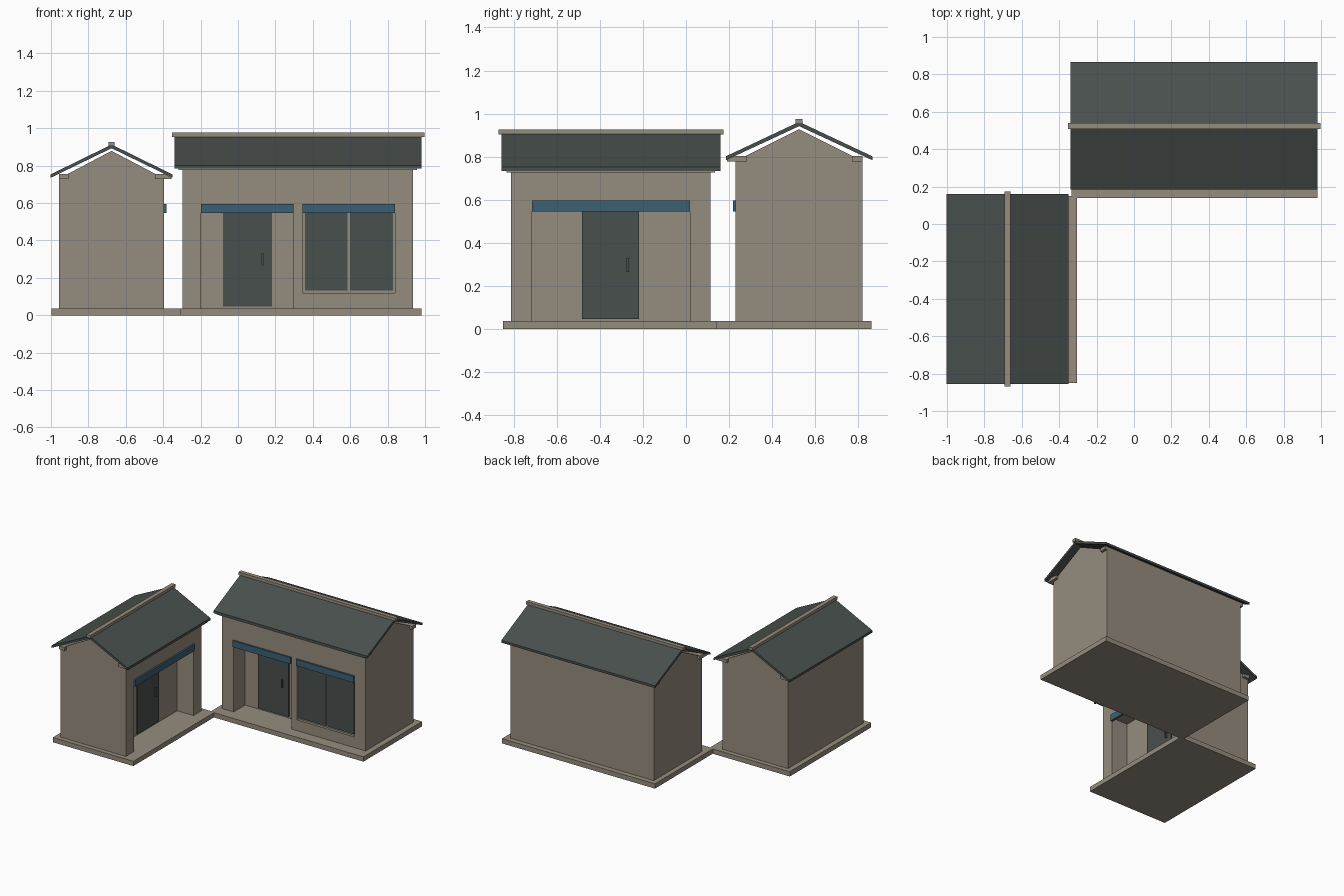
import bpy, bmesh
from mathutils import Matrix, Vector

if "Cube" in bpy.data.objects:
    bpy.data.objects.remove(bpy.data.objects["Cube"])


def material(name, rgb):
    m = bpy.data.materials.new(name)
    m.diffuse_color = (*rgb, 1)
    m.use_nodes = True
    m.node_tree.nodes["Principled BSDF"].inputs["Base Color"].default_value = m.diffuse_color
    return m


TAN = material("tan_plaster", (0.30, 0.262, 0.205))
ROOF = material("dark_slate", (0.066, 0.080, 0.073))
BLUE = material("blue_awning", (0.045, 0.115, 0.175))


def prism(name, profile, u0, u1, mat, M):
    """Extrude a (depth, height) profile along the width of the house."""
    bm = bmesh.new()
    face = bm.faces.new([bm.verts.new((u0, v, z)) for v, z in profile])
    res = bmesh.ops.extrude_face_region(bm, geom=[face])
    moved = [g for g in res["geom"] if isinstance(g, bmesh.types.BMVert)]
    bmesh.ops.translate(bm, verts=moved, vec=Vector((u1 - u0, 0, 0)))
    bmesh.ops.recalc_face_normals(bm, faces=bm.faces)
    bm.transform(M)
    me = bpy.data.meshes.new(name)
    bm.to_mesh(me)
    bm.free()
    me.materials.append(mat)
    ob = bpy.data.objects.new(name, me)
    bpy.context.collection.objects.link(ob)
    return ob


def box(name, u, v, z, mat, M):
    return prism(name, [(v[0], z[0]), (v[1], z[0]), (v[1], z[1]), (v[0], z[1])],
                 u[0], u[1], mat, M)


def cut(ob, cutter):
    mod = ob.modifiers.new("cut", 'BOOLEAN')
    mod.operation = 'DIFFERENCE'
    mod.solver = 'EXACT'
    mod.object = cutter
    bpy.context.view_layer.objects.active = ob
    bpy.ops.object.modifier_apply(modifier=mod.name)
    bpy.data.objects.remove(cutter)


def house(p, M, wall, depth, porch, door, handle, dz, window=None):
    """Local frame: u along the front, v from the front wall backwards."""
    u0, u1 = wall
    c = depth / 2
    top = 0.78 + dz
    base = 0.037
    # base slab
    box(p + "_base", (u0 - 0.038, u1 + 0.044) if window else (u0 - 0.036, u1 + 0.036),
        (-0.09, depth + 0.04), (0, base), TAN, M)
    # walls with recessed porch
    body = box(p + "_walls", wall, (0, depth), (0.02, top), TAN, M)
    cut(body, box("porch_cutter", porch, (-0.1, 0.14), (0, 0.575), TAN, M))
    # door and handle
    box(p + "_door", door, (0.132, 0.145), (0.048, 0.565), ROOF, M)
    box(p + "_door_handle", (handle - 0.005, handle + 0.005), (0.118, 0.133),
        (0.265, 0.33), ROOF, M)
    openings = [("porch", porch)]
    # window with two panes
    if window:
        a, b = window
        m = (a + b) / 2
        cut(body, box("window_cutter", window, (-0.1, 0.02), (0.12, 0.575), TAN, M))
        for side, u in (("left", (a + 0.014, m - 0.007)), ("right", (m + 0.007, b - 0.012))):
            box(p + "_window_pane_" + side, u, (0.012, 0.021), (0.133, 0.56), ROOF, M)
        openings.append(("window", window))
    # blue awnings
    for n, u in openings:
        box(p + "_" + n + "_awning", u, (-0.013, 0.003), (0.546, 0.596), BLUE, M)
    # gable prism
    prism(p + "_gable", [(0, top), (c, 0.928 + dz), (depth, top)], u0, u1, TAN, M)
    # eave beams
    lo, hi = 0.777 + dz, 0.803 + dz
    prism(p + "_front_eave_beam",
          [(-0.04, lo), (0.05, lo), (0.05, hi), (-0.005, hi), (-0.04, lo + 0.009)],
          u0 - 0.02, u1 + 0.02, TAN, M)
    box(p + "_back_eave_beam", (u0 - 0.02, u1 + 0.02), (depth - 0.05, depth), (lo, hi), TAN, M)
    # pitched roof slab and ridge cap
    f, b = -0.045, depth + 0.045
    prism(p + "_roof",
          [(f, 0.802 + dz), (c, 0.962 + dz), (b, 0.802 + dz),
           (b, 0.784 + dz), (c, 0.942 + dz), (f, 0.784 + dz)],
          u0 - 0.043, u1 + 0.046, ROOF, M)
    box(p + "_ridge_cap", (u0 - 0.056, u1 + 0.06), (c - 0.016, c + 0.016),
        (0.953 + dz, 0.976 + dz), TAN, M)


# large house facing front
house("main_house", Matrix.Translation((0, 0.23, 0)), (-0.297, 0.936), 0.59,
      (-0.198, 0.298), (-0.08, 0.182), 0.13, 0, (0.345, 0.84))
# small house turned to face right
house("side_house", Matrix.Translation((-0.395, 0, 0)) @ Matrix.Rotation(1.5707963, 4, 'Z'),
      (-0.813, 0.114), 0.562, (-0.714, 0.018), (-0.483, -0.218), -0.27, -0.049)
